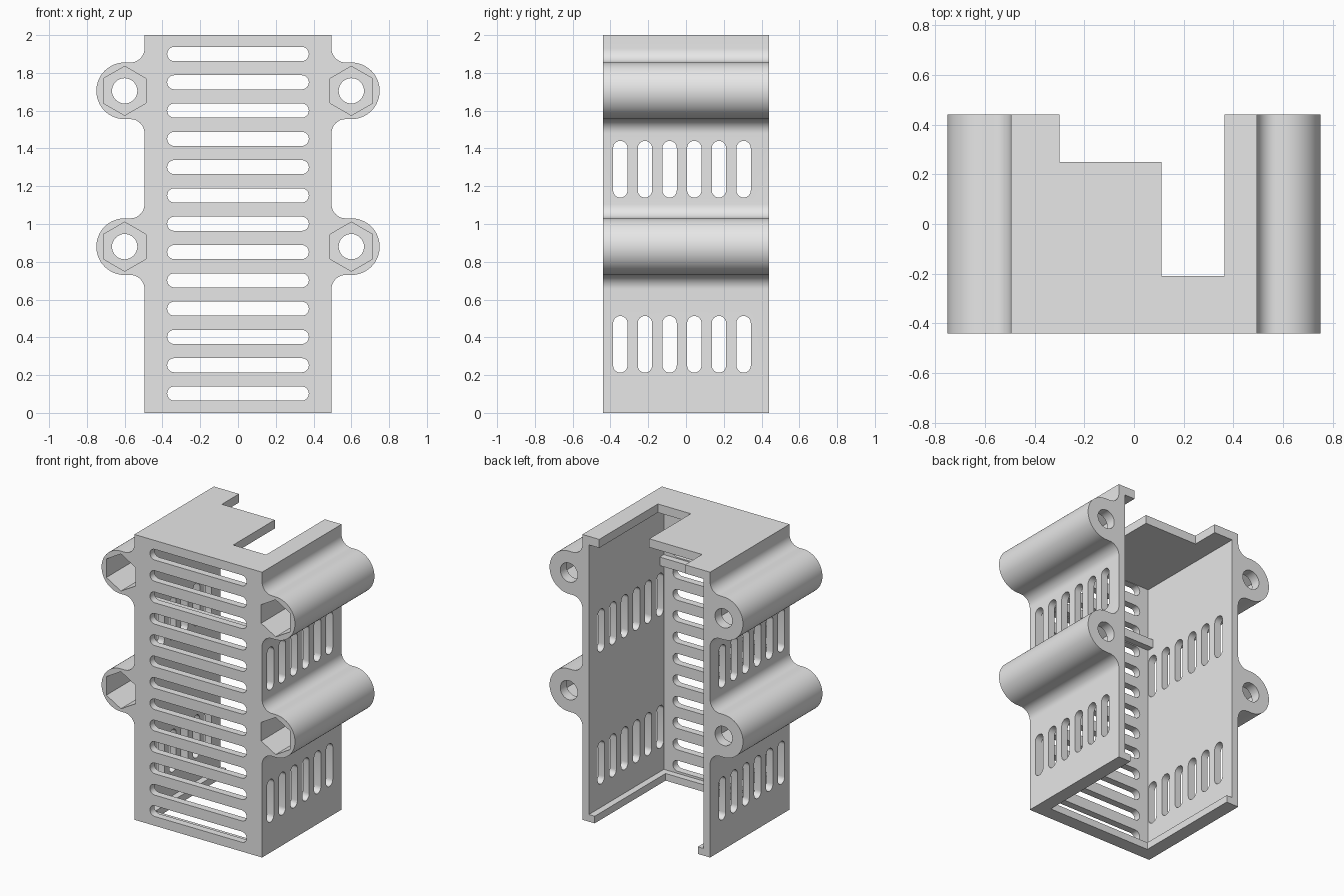
import bpy, bmesh
from math import sin, cos, pi, radians

cube = bpy.data.objects.get("Cube")
if cube:
    bpy.data.objects.remove(cube, do_unlink=True)

grey = bpy.data.materials.new("plain_grey")
grey.use_nodes = True
grey.diffuse_color = (0.8, 0.8, 0.8, 1)
grey.node_tree.nodes["Principled BSDF"].inputs["Base Color"].default_value = (0.8, 0.8, 0.8, 1)

W, D, H = 0.495, 0.44, 2.0          # half width, half depth, height
WALL, LIP, LID = 0.05, 0.095, 0.06
LUG_X, LUG_R, FILLET = 0.6, 0.15, 0.075
LUG_Z = (0.88, 1.705)


def arc(cx, cz, r, start, end, n=12):
    """Points on an arc, angles in degrees."""
    steps = [radians(start + (end - start) * i / n) for i in range(n + 1)]
    return [(cx + r * cos(a), cz + r * sin(a)) for a in steps]


def rect(u0, u1, v0, v1):
    return [(u0, v0), (u1, v0), (u1, v1), (u0, v1)]


def slot(u, v, length, width):
    """Round-ended upright slot outline."""
    r, s = width / 2, (length - width) / 2
    return arc(u, v + s, r, 0, 180) + arc(u, v - s, r, 180, 360)


def prism(name, outlines, axis, lo, hi):
    """Extrude closed outlines along an axis into one object."""
    place = {"x": lambda u, v, t: (t, u, v),
             "y": lambda u, v, t: (u, t, v),
             "z": lambda u, v, t: (u, v, t)}[axis]
    bm = bmesh.new()
    for pts in outlines:
        a = [bm.verts.new(place(u, v, lo)) for u, v in pts]
        b = [bm.verts.new(place(u, v, hi)) for u, v in pts]
        bm.faces.new(a)
        bm.faces.new(b[::-1])
        for i in range(len(pts)):
            j = (i + 1) % len(pts)
            bm.faces.new((a[i], b[i], b[j], a[j]))
    bmesh.ops.recalc_face_normals(bm, faces=bm.faces)
    mesh = bpy.data.meshes.new(name)
    bm.to_mesh(mesh)
    bm.free()
    mesh.materials.append(grey)
    ob = bpy.data.objects.new(name, mesh)
    bpy.context.collection.objects.link(ob)
    return ob


def activate(ob):
    bpy.ops.object.select_all(action="DESELECT")
    ob.select_set(True)
    bpy.context.view_layer.objects.active = ob


def cut(target, outlines, axis, lo, hi):
    """Subtract extruded outlines from the target."""
    cutter = prism("cutter", outlines, axis, lo, hi)
    cutter.hide_render = True
    mod = target.modifiers.new("cut", "BOOLEAN")
    mod.operation, mod.solver, mod.object = "DIFFERENCE", "EXACT", cutter
    activate(target)
    bpy.ops.object.modifier_apply(modifier=mod.name)
    bpy.data.objects.remove(cutter, do_unlink=True)


# Outer silhouette with two filleted screw lugs on each side
side = [(W, 0)]
for z in LUG_Z:
    gap = LUG_R + FILLET
    side += arc(W + FILLET, z - gap, FILLET, 180, 90)
    side += arc(LUG_X, z, LUG_R, -90, 90, 32)
    side += arc(W + FILLET, z + gap, FILLET, -90, -180)
side.append((W, H))
outline = side + [(-x, z) for x, z in reversed(side)]
case = prism("vented_case", [outline], "y", -D, D)

# Open back, leaving front wall, side walls, lid and bottom lip
inner = W - WALL
cut(case, [rect(-inner, inner, WALL, H - LID)], "y", -D + WALL, 1)
cut(case, [rect(LIP - W, W - LIP, -0.1, 0.3)], "y", -D + LIP, 1)

# Stepped opening in the lid
cut(case, [[(-0.3, 1), (-0.3, 0.25), (0.11, 0.25), (0.11, -0.21),
            (0.365, -0.21), (0.365, 1)]], "z", 1.8, 2.2)

# Horizontal front vents
vents = [[(v, u) for u, v in slot(0.1025 + 0.1498 * i, 0, 0.75, 0.075)] for i in range(13)]
cut(case, vents, "y", -1, -0.2)

# Upright side vents in two rows
cut(case, [slot(-0.348 + 0.1306 * i, z, 0.3, 0.076)
           for i in range(6) for z in (0.363, 1.29)], "x", -1, 1)

# Bolt holes and deep hexagonal nut pockets
lugs = [(s * LUG_X, z) for s in (-1, 1) for z in LUG_Z]
cut(case, [arc(x, z, 0.067, 0, 337.5 + 11.25, 31) for x, z in lugs], "y", -1, 1)
cut(case, [arc(x, z, 0.13, 30, 330, 5) for x, z in lugs], "y", -1, 0.37)

activate(case)
bpy.ops.object.shade_smooth_by_angle(angle=radians(30))

# Ledge across the inside of the front wall
prism("inner_ledge", [rect(-inner - 0.01, inner + 0.01, 1.495, 1.555)], "y",
      -D + WALL - 0.01, -D + LIP)
